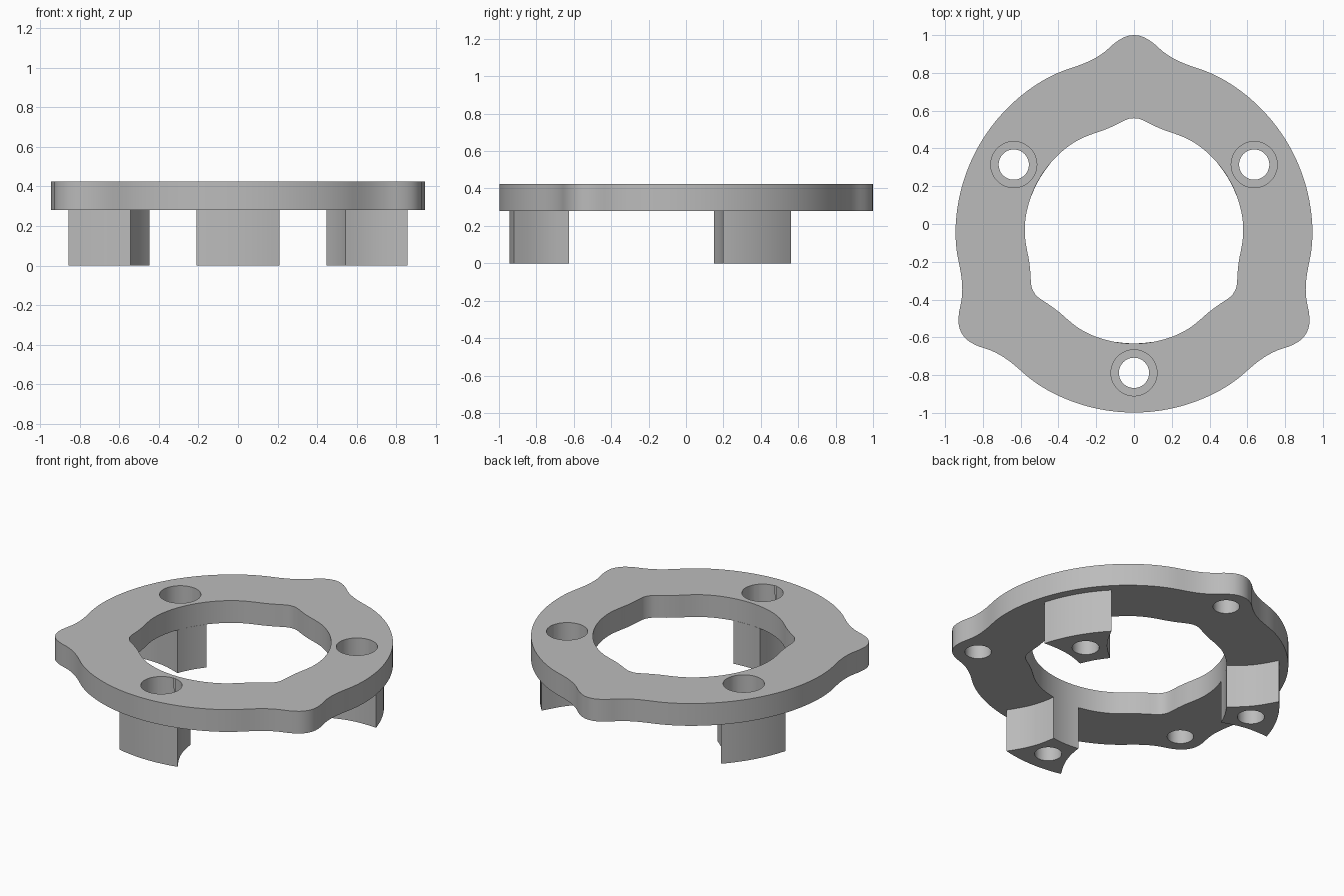
import bpy
import bmesh
from math import sin, cos, pi, radians, degrees
from mathutils import Vector

old = bpy.data.objects.get("Cube")
if old:
    bpy.data.objects.remove(old, do_unlink=True)

CENTRE_Y = -0.053
TOP, UNDER = 0.425, 0.28
LEG_ANGLES = [30, 150, 270]
LOBE_ANGLES = [90, 210, 330]

grey = bpy.data.materials.new("plain grey")
grey.use_nodes = True
colour = (0.5, 0.5, 0.5, 1)
grey.diffuse_color = colour
grey.node_tree.nodes["Principled BSDF"].inputs["Base Color"].default_value = colour


def polar(r, deg, z=0.0):
    a = radians(deg)
    return Vector((r * cos(a), CENTRE_Y + r * sin(a), z))


def make_object(name, bm):
    bmesh.ops.recalc_face_normals(bm, faces=bm.faces)
    mesh = bpy.data.meshes.new(name)
    bm.to_mesh(mesh)
    bm.free()
    obj = bpy.data.objects.new(name, mesh)
    bpy.context.collection.objects.link(obj)
    mesh.materials.append(grey)
    return obj


def radius_at(table, offset):
    """Smooth radius for an angle away from the nearest lobe."""
    x = abs(offset)
    k = max(i for i, p in enumerate(table) if p[0] <= x)
    if k == len(table) - 1:
        return table[-1][1]

    def slope(i):
        if i == 0 or i == len(table) - 1:
            return 0.0
        a, b = table[i - 1], table[i + 1]
        return (b[1] - a[1]) / (b[0] - a[0])

    (x0, r0), (x1, r1) = table[k], table[k + 1]
    h = x1 - x0
    t = (x - x0) / h
    return ((2 * t**3 - 3 * t**2 + 1) * r0 + (t**3 - 2 * t**2 + t) * h * slope(k)
            + (3 * t**2 - 2 * t**3) * r1 + (t**3 - t**2) * h * slope(k + 1))


def cylinder(radius, deg, distance, z0, z1):
    """Temporary cutter for a hole."""
    bm = bmesh.new()
    bmesh.ops.create_cone(bm, cap_ends=True, segments=48, radius1=radius,
                          radius2=radius, depth=z1 - z0)
    bmesh.ops.translate(bm, verts=bm.verts, vec=polar(distance, deg, (z0 + z1) / 2))
    cutter = make_object("hole_cutter", bm)
    cutter.hide_render = True
    return cutter


def drill(obj, cutters):
    for cutter in cutters:
        mod = obj.modifiers.new("hole", 'BOOLEAN')
        mod.operation = 'DIFFERENCE'
        mod.solver = 'EXACT'
        mod.object = cutter
    bpy.context.view_layer.update()
    graph = bpy.context.evaluated_depsgraph_get()
    mesh = bpy.data.meshes.new_from_object(obj.evaluated_get(graph))
    obj.modifiers.clear()
    obj.data = mesh
    for cutter in cutters:
        bpy.data.objects.remove(cutter, do_unlink=True)


def smooth(obj):
    bpy.ops.object.select_all(action='DESELECT')
    obj.select_set(True)
    bpy.context.view_layer.objects.active = obj
    bpy.ops.object.shade_smooth_by_angle(angle=radians(30))


# Lobed ring: radius against angle from the lobe
OUTER = [(0, 1.053), (2.5, 1.046), (5.6, 1.018), (8.8, 0.98), (12, 0.956),
         (15.4, 0.943), (19, 0.939), (25, 0.943), (32, 0.945)]
INNER = [(0, 0.613), (2.5, 0.611), (5, 0.602), (10, 0.584), (16, 0.573),
         (22, 0.573), (30, 0.578), (40, 0.58)]

bm = bmesh.new()
rows = []
STEPS = 240
for i in range(STEPS):
    deg = 360 * i / STEPS
    off = (deg - 90 + 60) % 120 - 60
    ro, ri = radius_at(OUTER, off), radius_at(INNER, off)
    rows.append([bm.verts.new(polar(r, deg, z))
                 for r, z in ((ro, UNDER), (ro, TOP), (ri, TOP), (ri, UNDER))])
for i in range(STEPS):
    a, b = rows[i], rows[(i + 1) % STEPS]
    for j in range(4):
        k = (j + 1) % 4
        bm.faces.new((a[j], b[j], b[k], a[k]))
ring = make_object("lobed_ring", bm)

# Screw head pockets above the legs, blind holes under the lobes
drill(ring, [cylinder(0.122, d, 0.735, 0.2, 0.5) for d in LEG_ANGLES]
      + [cylinder(0.078, d, 0.9, 0.2, UNDER + 0.11) for d in LOBE_ANGLES])
smooth(ring)


# Legs: wedge section with a curved outside and hollowed sides
def leg_section(deg):
    outer = [polar(0.892, deg + 13.6 * (i / 6 - 1)) for i in range(13)]
    inner = [polar(0.579, deg + 9.4 * (1 - i / 4)) for i in range(9)]

    def side(start, end):
        inward = polar(0.735, deg) - (start + end) / 2
        inward.normalize()
        return [start.lerp(end, t / 8) + inward * 0.022 * sin(pi * t / 8)
                for t in range(1, 8)]

    return outer + side(outer[-1], inner[0]) + inner + side(inner[-1], outer[0])


for name, deg in zip(("left_leg", "right_leg", "front_leg"), LEG_ANGLES):
    bm = bmesh.new()
    base = bm.faces.new([bm.verts.new(p) for p in leg_section(deg)])
    grown = bmesh.ops.extrude_face_region(bm, geom=[base])
    bmesh.ops.translate(bm, vec=(0, 0, UNDER), verts=[
        v for v in grown["geom"] if isinstance(v, bmesh.types.BMVert)])
    leg = make_object(name, bm)
    drill(leg, [cylinder(0.122, deg, 0.735, 0.26, 0.5),
                cylinder(0.08, deg, 0.735, -0.1, 0.4)])
    smooth(leg)
